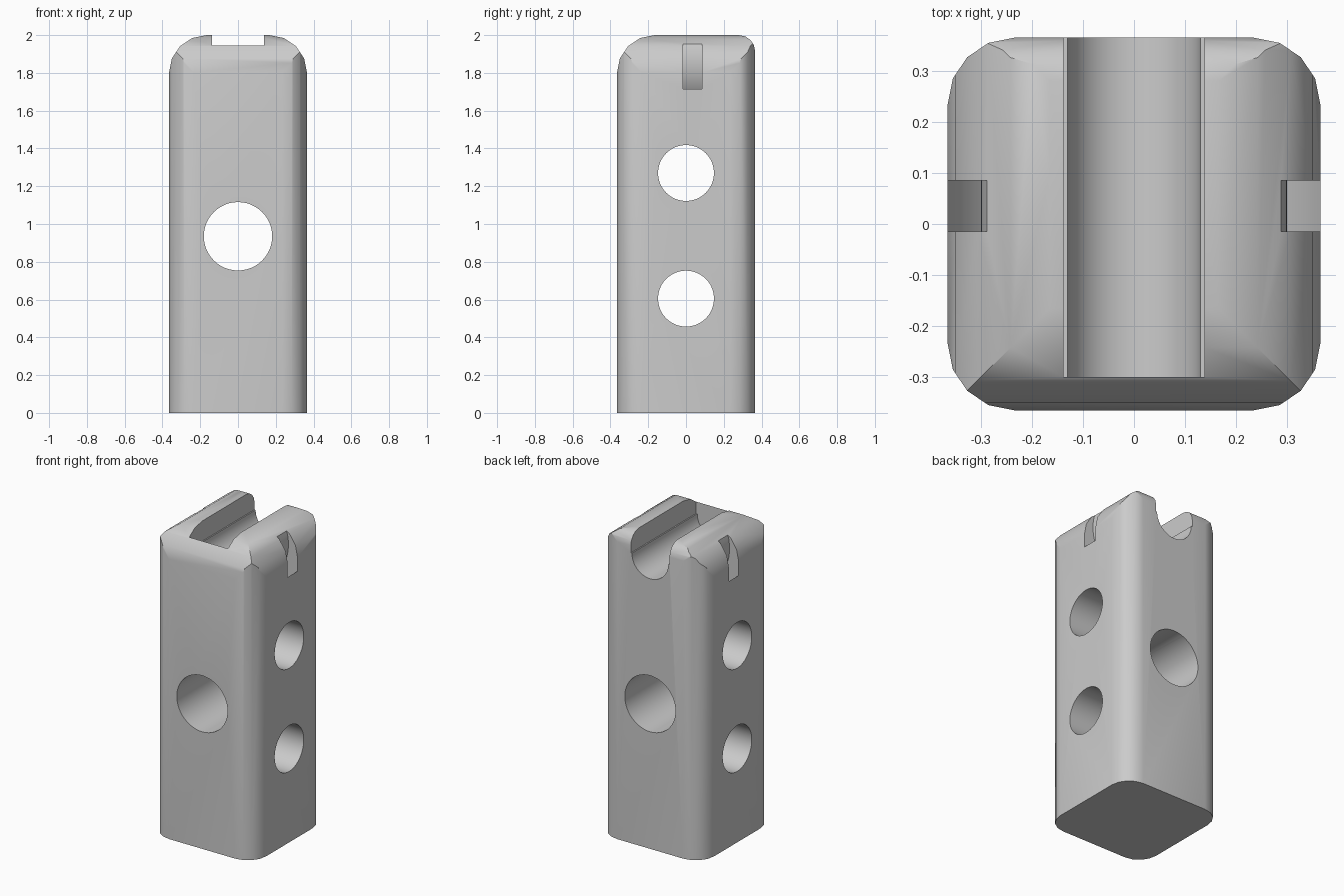
import bpy, bmesh
from math import sin, cos, radians
from mathutils import Vector

cube = bpy.data.objects.get("Cube")
if cube:
    bpy.data.objects.remove(cube, do_unlink=True)

HALF = 0.365
CHANNEL_Z = 1.87

grey = bpy.data.materials.new("plain grey")
grey.use_nodes = True
grey.diffuse_color = (0.6, 0.6, 0.6, 1)
grey.node_tree.nodes["Principled BSDF"].inputs["Base Color"].default_value = grey.diffuse_color


def arc(cx, cy, r, start, end, steps):
    """Points along a circular arc, angles in degrees."""
    angles = [radians(start + (end - start) * i / steps) for i in range(steps + 1)]
    return [(cx + r * cos(a), cy + r * sin(a)) for a in angles]


def prism(name, outline, axis, low, high):
    """Extrude a 2D outline along an axis."""
    place = {"x": lambda a, b, t: (t, a, b),
             "y": lambda a, b, t: (a, t, b),
             "z": lambda a, b, t: (a, b, t)}[axis]
    bm = bmesh.new()
    base = bm.faces.new([bm.verts.new(place(a, b, low)) for a, b in outline])
    grown = bmesh.ops.extrude_face_region(bm, geom=[base])["geom"]
    moved = [v for v in grown if isinstance(v, bmesh.types.BMVert)]
    bmesh.ops.translate(bm, verts=moved, vec=Vector(place(0, 0, high - low)))
    bmesh.ops.recalc_face_normals(bm, faces=bm.faces)
    mesh = bpy.data.meshes.new(name)
    bm.to_mesh(mesh)
    bm.free()
    mesh.materials.append(grey)
    obj = bpy.data.objects.new(name, mesh)
    bpy.context.collection.objects.link(obj)
    return obj


def combine(target, tool, operation):
    """Apply a boolean and drop the tool."""
    tool.hide_render = True
    mod = target.modifiers.new(tool.name, "BOOLEAN")
    mod.operation = operation
    mod.solver = "EXACT"
    mod.object = tool
    bpy.context.view_layer.objects.active = target
    bpy.ops.object.modifier_apply(modifier=mod.name)
    bpy.data.objects.remove(tool, do_unlink=True)


def top_profile(left_r, right_r):
    """Upright outline with rounded top corners."""
    w = HALF + 0.0005
    return ([(-w, -0.2), (w, -0.2)]
            + arc(w - right_r, 2 - right_r, right_r, 0, 90, 4)
            + arc(left_r - w, 2 - left_r, left_r, 90, 180, 4))


# Post with rounded upright corners
c = HALF - 0.13
footprint = []
for i, (sx, sy) in enumerate([(1, 1), (-1, 1), (-1, -1), (1, -1)]):
    footprint += arc(sx * c, sy * c, 0.13, 90 * i, 90 * i + 90, 4)
post = prism("post_block", footprint, "z", 0, 2.2)

# Rounded top: wide radius on front and sides, tight at the back
combine(post, prism("side_rounding", top_profile(0.2, 0.2), "y", -1, 1), "INTERSECT")
combine(post, prism("front_back_rounding", top_profile(0.2, 0.085), "x", -1, 1), "INTERSECT")

# Cable channel, open at the back, with a small ledge on each side
channel = ([(-0.138, 2.3), (-0.138, CHANNEL_Z)]
           + arc(0, CHANNEL_Z, 0.13, 180, 360, 24)
           + [(0.138, CHANNEL_Z), (0.138, 2.3)])
combine(post, prism("channel", channel, "y", -0.3, 0.6), "DIFFERENCE")

# Curved strap passage running below the channel from side to side
passage = (arc(0, CHANNEL_Z, 0.397, -225, 45, 48)
           + arc(0, CHANNEL_Z, 0.3, 45, -225, 48))
combine(post, prism("strap_passage", passage, "y", -0.015, 0.085), "DIFFERENCE")

# Round through holes
for name, axis, z, r in [("front_hole", "y", 0.935, 0.181),
                         ("upper_side_hole", "x", 1.27, 0.148),
                         ("lower_side_hole", "x", 0.605, 0.148)]:
    combine(post, prism(name, arc(0, z, r, 0, 360, 48)[:-1], axis, -1, 1), "DIFFERENCE")

# Smooth curves, crisp edges
bpy.ops.object.select_all(action="DESELECT")
post.select_set(True)
bpy.context.view_layer.objects.active = post
bpy.ops.object.shade_smooth_by_angle(angle=radians(30))
